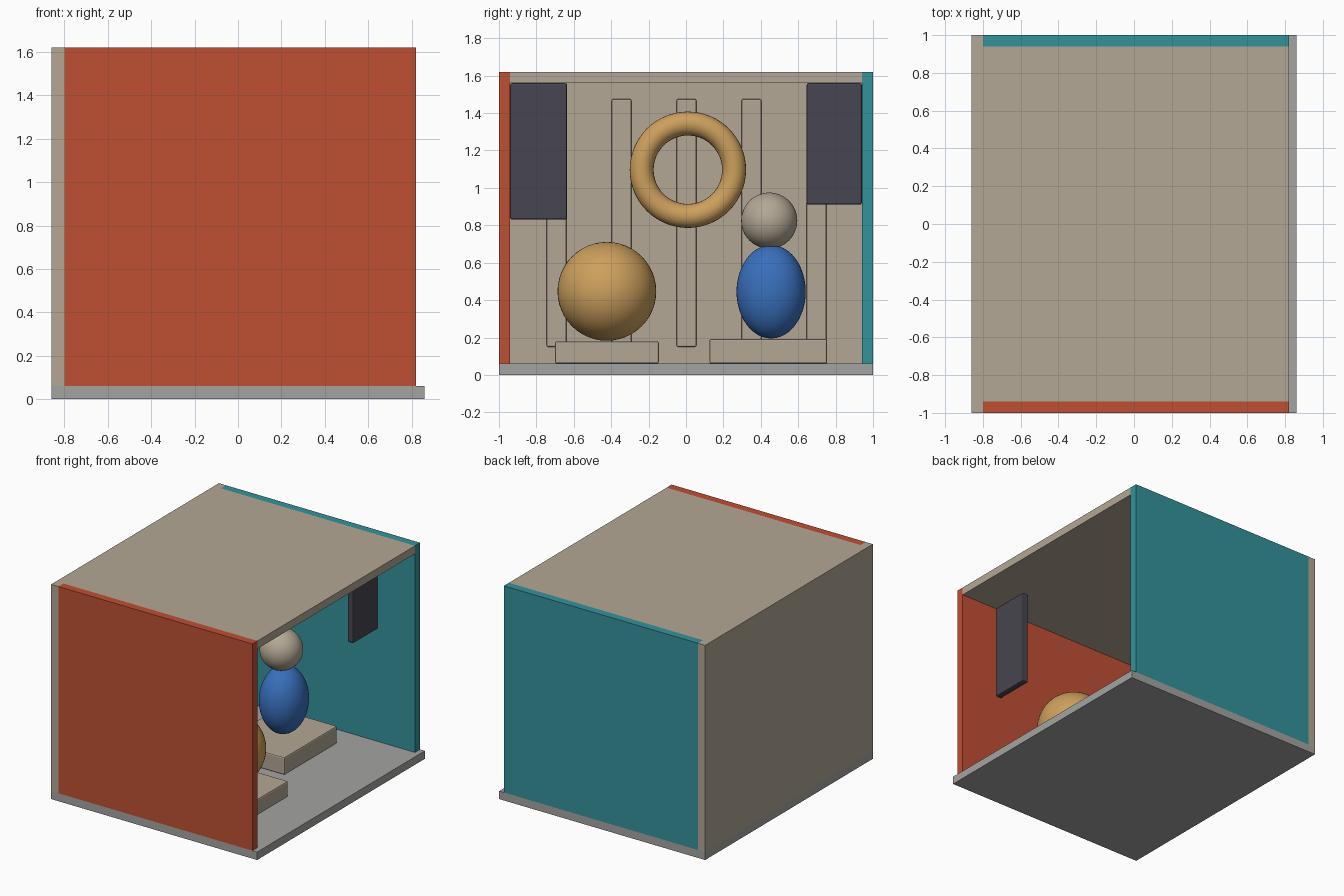
import bpy, math

cube = bpy.data.objects.get("Cube")
if cube:
    bpy.data.objects.remove(cube, do_unlink=True)


def material(name, rgb):
    m = bpy.data.materials.new(name)
    m.use_nodes = True
    m.diffuse_color = (*rgb, 1)
    bsdf = next(n for n in m.node_tree.nodes if n.type == 'BSDF_PRINCIPLED')
    bsdf.inputs["Base Color"].default_value = (*rgb, 1)
    bsdf.inputs["Roughness"].default_value = 0.8
    return m


beige = material("warm_beige", (0.45, 0.39, 0.30))
red = material("brick_red", (0.52, 0.08, 0.034))
teal = material("teal", (0.034, 0.29, 0.33))
grey = material("floor_grey", (0.37, 0.37, 0.36))
dark = material("dark_slate", (0.063, 0.061, 0.082))
tan = material("honey_tan", (0.61, 0.35, 0.11))
blue = material("blue", (0.04, 0.16, 0.50))


def finish(name, mat):
    obj = bpy.context.object
    obj.name = obj.data.name = name
    obj.data.materials.append(mat)
    return obj


def box(name, mat, xs, ys, zs, bevel=0):
    """Box between pairs of limits, with optionally softened edges."""
    spans = (xs, ys, zs)
    bpy.ops.mesh.primitive_cube_add(size=1, location=[sum(s) / 2 for s in spans])
    obj = finish(name, mat)
    obj.scale = [s[1] - s[0] for s in spans]
    bpy.ops.object.transform_apply(location=False, rotation=False, scale=True)
    if bevel:
        mod = obj.modifiers.new("soft_edges", 'BEVEL')
        mod.width, mod.segments = bevel, 2
    return obj


def ball(name, mat, centre, radii):
    bpy.ops.mesh.primitive_uv_sphere_add(segments=48, ring_count=24, radius=1, location=centre)
    obj = finish(name, mat)
    obj.scale = radii
    bpy.ops.object.transform_apply(location=False, rotation=False, scale=True)
    bpy.ops.object.shade_smooth()
    return obj


# Room shell, open on one side
box("floor", grey, (-0.86, 0.86), (-1, 1), (0, 0.06))
box("back_wall", beige, (-0.86, -0.80), (-1, 1), (0.06, 1.62))
box("ceiling", beige, (-0.80, 0.82), (-0.94, 0.94), (1.56, 1.62))
box("red_wall", red, (-0.80, 0.82), (-1, -0.94), (0.06, 1.62))
box("teal_wall", teal, (-0.80, 0.82), (0.94, 1), (0.06, 1.62))

# Evenly spaced battens on the back wall
for i in range(5):
    y = 0.0025 + (i - 2) * 0.3475
    box(f"wall_batten_{i + 1}", beige, (-0.80, -0.765), (y - 0.0525, y + 0.0525), (0.15, 1.475), 0.008)

# Dark panels hanging below the ceiling
box("front_hanging_panel", dark, (0.46, 0.51), (-0.94, -0.635), (0.83, 1.56), 0.01)
box("rear_hanging_panel", dark, (0.46, 0.51), (0.645, 0.94), (0.91, 1.56), 0.01)

# Plinths
box("front_plinth", beige, (-0.10, 0.52), (-0.70, -0.145), (0.06, 0.18), 0.01)
box("rear_plinth", beige, (-0.20, 0.30), (0.125, 0.755), (0.06, 0.193), 0.01)

# Rounded display pieces
ball("large_ball", tan, (0.21, -0.423, 0.447), (0.264,) * 3)
ball("blue_egg", blue, (0.065, 0.455, 0.445), (0.165, 0.185, 0.25))
ball("small_ball", beige, (0.05, 0.445, 0.825), (0.15,) * 3)

# Ring mounted on the back wall
bpy.ops.mesh.primitive_torus_add(major_radius=0.247, minor_radius=0.064, major_segments=64,
                                 minor_segments=24, location=(-0.70, 0.01, 1.097),
                                 rotation=(0, math.pi / 2, 0))
finish("wall_ring", tan)
bpy.ops.object.shade_smooth()
